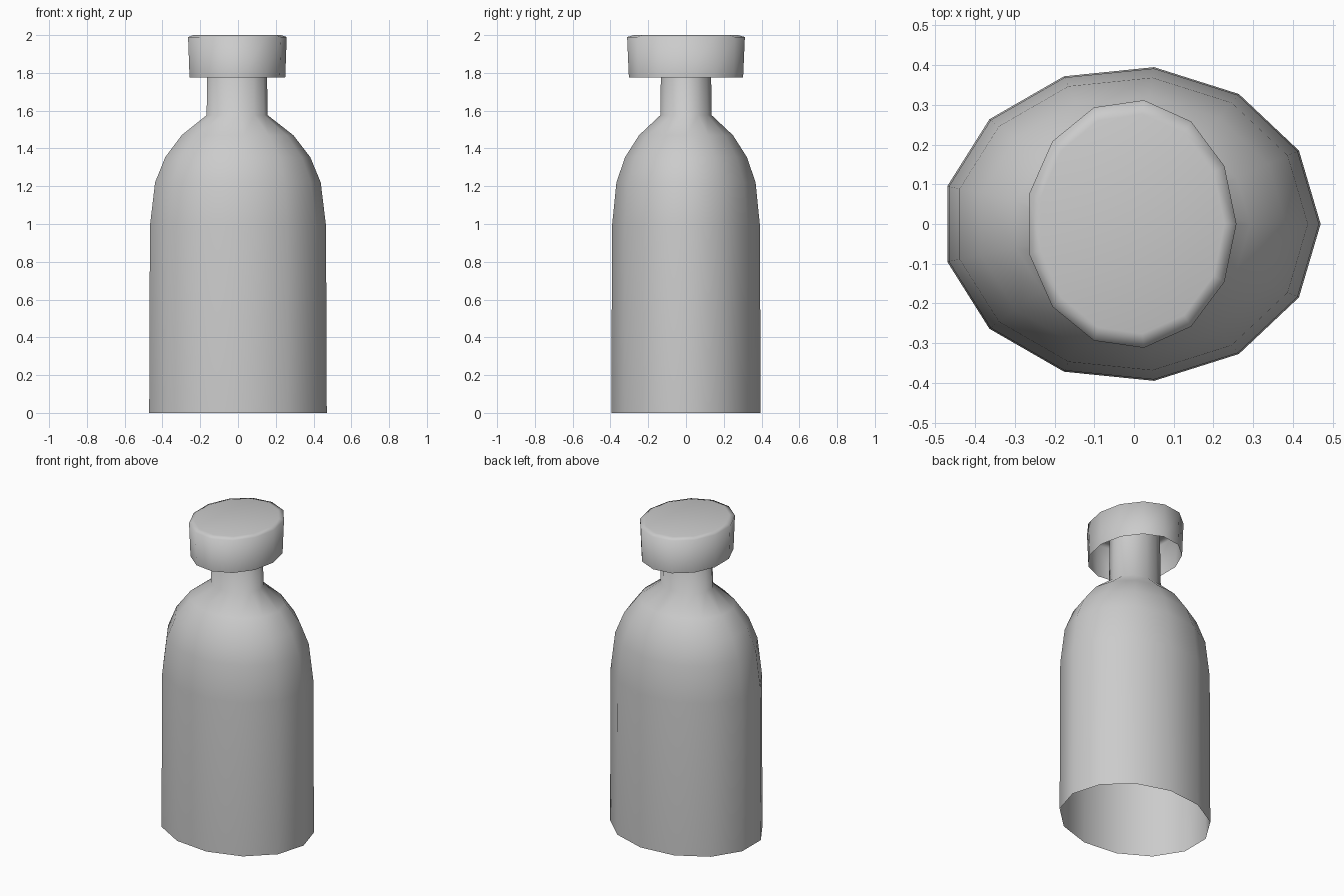
import bpy
import bmesh
from math import cos, sin, tau

SIDES = 13
CENTRE_X = -0.007

if "Cube" in bpy.data.objects:
    bpy.data.objects.remove(bpy.data.objects["Cube"])

grey = bpy.data.materials.new("light grey")
grey.use_nodes = True
colour = (0.6, 0.6, 0.6, 1)
grey.diffuse_color = colour
grey.node_tree.nodes["Principled BSDF"].inputs["Base Color"].default_value = colour


def lathe(name, profile, depth_ratio, close_top=False):
    """Sweep (half width, height) points round an oval, open at the bottom."""
    bm = bmesh.new()
    rings = []
    for radius, z in profile:
        rings.append([bm.verts.new((CENTRE_X + radius * cos(tau * i / SIDES),
                                    radius * depth_ratio * sin(tau * i / SIDES), z))
                      for i in range(SIDES)])
    for low, high in zip(rings, rings[1:]):
        for i in range(SIDES):
            j = (i + 1) % SIDES
            bm.faces.new((low[i], low[j], high[j], high[i]))
    if close_top:
        bm.faces.new(rings[-1])
    for face in bm.faces:
        face.smooth = True
    mesh = bpy.data.meshes.new(name)
    bm.to_mesh(mesh)
    bm.free()
    mesh.materials.append(grey)
    obj = bpy.data.objects.new(name, mesh)
    bpy.context.collection.objects.link(obj)
    return obj


# Bottle with rounded shoulders and a neck that runs up inside the cap
lathe("bottle_body",
      [(0.477, 0), (0.473, 0.99), (0.445, 1.22), (0.39, 1.353),
       (0.3, 1.47), (0.164, 1.576), (0.158, 1.96)],
      0.834)

# Wide hollow cap with a softly raised lid
lathe("bottle_cap",
      [(0.257, 1.775), (0.265, 1.99), (0.235, 2.0)],
      1.185, close_top=True)
